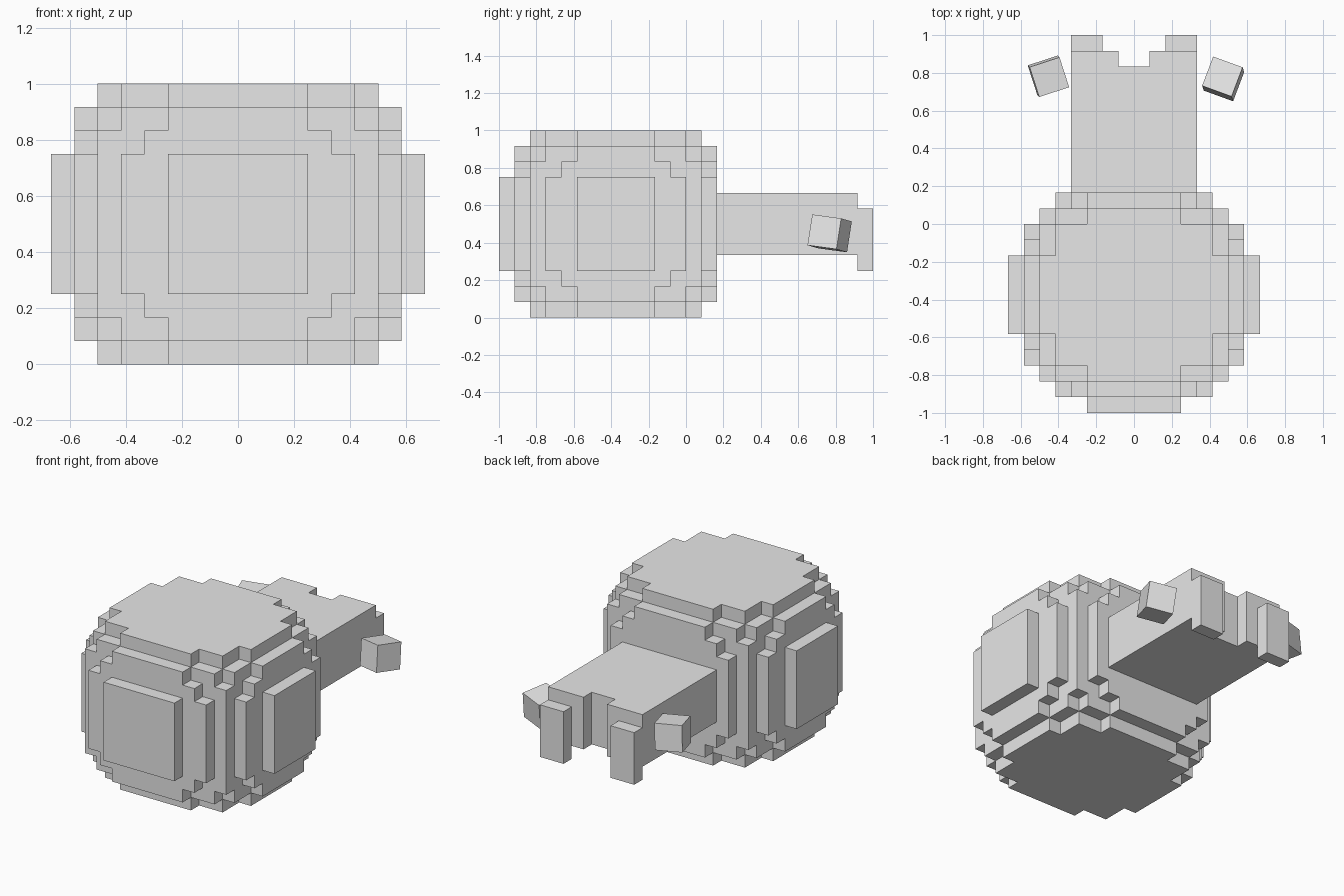
import bpy
import bmesh
from mathutils import Matrix, Vector

if "Cube" in bpy.data.objects:
    bpy.data.objects.remove(bpy.data.objects["Cube"])

U = 1 / 12  # size of one block

grey = bpy.data.materials.new("light_grey")
grey.diffuse_color = (0.8, 0.8, 0.8, 1)
grey.use_nodes = True
grey.node_tree.nodes["Principled BSDF"].inputs["Base Color"].default_value = grey.diffuse_color


def finish(name, bm):
    mesh = bpy.data.meshes.new(name)
    bm.to_mesh(mesh)
    bm.free()
    mesh.materials.append(grey)
    obj = bpy.data.objects.new(name, mesh)
    bpy.context.collection.objects.link(obj)
    return obj


def block_shell(name, boxes):
    """Outer skin of a union of block-aligned boxes (x0, x1, y0, y1, z0, z1)."""
    cells = {(x, y, z) for a, b, c, d, e, f in boxes
             for x in range(a, b) for y in range(c, d) for z in range(e, f)}
    bm = bmesh.new()
    for cell in cells:
        for axis in range(3):
            for side in (0, 1):
                near = list(cell)
                near[axis] += 2 * side - 1
                if tuple(near) in cells:
                    continue
                u, v = (axis + 1) % 3, (axis + 2) % 3
                ring = []
                for du, dv in ((0, 0), (1, 0), (1, 1), (0, 1)):
                    p = Vector(cell)
                    p[axis] += side
                    p[u] += du
                    p[v] += dv
                    ring.append(bm.verts.new(p * U))
                bm.faces.new(ring if side else ring[::-1])
    bmesh.ops.remove_doubles(bm, verts=bm.verts, dist=1e-4)
    bmesh.ops.dissolve_limit(bm, angle_limit=0.01, verts=bm.verts, edges=bm.edges)
    return finish(name, bm)


def cube(name, centre, x_axis, y_axis):
    """Tilted cube, two blocks wide."""
    x = Vector(x_axis).normalized()
    z = x.cross(Vector(y_axis)).normalized()
    rot = Matrix((x, z.cross(x), z)).transposed().to_4x4()
    bm = bmesh.new()
    bmesh.ops.create_cube(bm, size=2 * U, matrix=Matrix.Translation(centre) @ rot)
    return finish(name, bm)


# Stepped round head: half width, half depth, half height of each box
steps = [(3, 5.5, 6), (5, 4.5, 6), (6, 2.5, 6),
         (3, 6.5, 5), (4, 6.5, 4), (5, 6.5, 3),
         (7, 2.5, 5), (7, 3.5, 4), (7, 4.5, 3),
         (5, 5.5, 5), (6, 4.5, 5), (6, 5.5, 4)]
block_shell("head", [(-w, w, int(-4.5 - d), int(-4.5 + d), 6 - h, 6 + h)
                     for w, d, h in steps])

# Raised plates on the face and cheeks
block_shell("face_plate", [(-3, 3, -12, -11, 3, 9)])
for side, x in (("left", -8), ("right", 7)):
    block_shell(side + "_cheek_plate", [(x, x + 1, -7, -2, 3, 9)])

# Body with a notch at the back
block_shell("body", [(-4, 4, 2, 10, 4, 8), (-4, -1, 10, 11, 4, 8), (1, 4, 10, 11, 4, 8)])

# Feet
for side, x in (("left", -4), ("right", 2)):
    block_shell(side + "_foot", [(x, x + 2, 11, 12, 3, 7)])

# Loose hands
cube("right_hand", (0.472, 0.768, 0.45), (0.935, -0.34, 0.1), (0.31, 0.94, -0.13))
cube("left_hand", (-0.453, 0.782, 0.53), (0.95, 0.31, -0.04), (-0.3, 0.95, 0.07))
